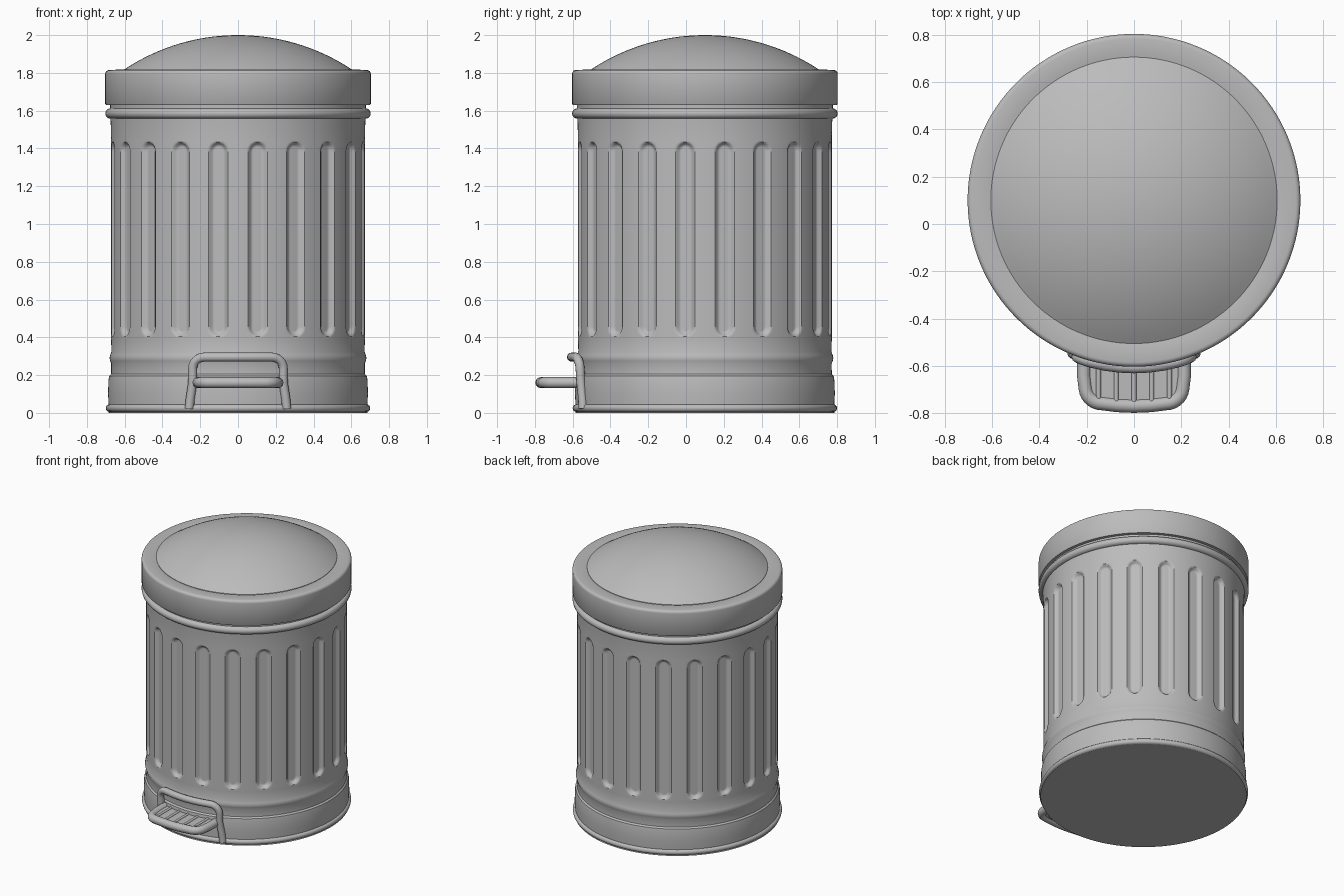
import bpy
import bmesh
from math import sin, cos, pi, hypot, sqrt, radians

if "Cube" in bpy.data.objects:
    bpy.data.objects.remove(bpy.data.objects["Cube"], do_unlink=True)

CENTRE_Y = 0.1
FLUTES = 20
BODY_R = 0.672

steel = bpy.data.materials.new("grey steel")
steel.use_nodes = True
GREY = (0.5, 0.5, 0.5, 1)
steel.diffuse_color = GREY
steel.node_tree.nodes["Principled BSDF"].inputs["Base Color"].default_value = GREY


def finish(obj, angle=35):
    obj.data.materials.append(steel)
    bpy.ops.object.select_all(action="DESELECT")
    obj.select_set(True)
    bpy.context.view_layer.objects.active = obj
    bpy.ops.object.shade_smooth_by_angle(angle=radians(angle))


def from_bmesh(name, bm):
    bmesh.ops.recalc_face_normals(bm, faces=bm.faces)
    mesh = bpy.data.meshes.new(name)
    bm.to_mesh(mesh)
    bm.free()
    obj = bpy.data.objects.new(name, mesh)
    bpy.context.collection.objects.link(obj)
    return obj


def lathe(name, profile, columns=128, inset=lambda a, z: 0):
    """Turn an (r, z) profile about the bin axis and cap both ends."""
    bm = bmesh.new()
    rings = []
    for r, z in profile:
        ring = []
        for i in range(columns):
            a = 2 * pi * i / columns
            rr = r - inset(a, z)
            ring.append(bm.verts.new((rr * sin(a), CENTRE_Y - rr * cos(a), z)))
        rings.append(ring)
    for low, high in zip(rings, rings[1:]):
        for i in range(columns):
            j = (i + 1) % columns
            bm.faces.new((low[i], low[j], high[j], high[i]))
    bm.faces.new(rings[0])
    bm.faces.new(rings[-1])
    obj = from_bmesh(name, bm)
    finish(obj)
    return obj


def steps(a, b, n):
    return [a + (b - a) * i / n for i in range(n + 1)]


def bead(r, z, rad, n=8):
    """Half-round bulge for a profile."""
    return [(r + rad * sin(t), z - rad * cos(t)) for t in steps(0, pi, n)]


# Fluted body: round-ended grooves pressed into the wall
def flute(a, z):
    pitch = 2 * pi / FLUTES
    across = ((a % pitch) - pitch / 2) * BODY_R
    along = max(0, abs(z - 0.92) - 0.465)
    t = min(1, max(0, (0.052 - hypot(across, along)) / 0.022))
    return 0.024 * t * t * (3 - 2 * t)


levels = steps(0.39, 0.48, 12) + steps(0.7, 1.14, 2) + steps(1.36, 1.45, 12)
wall = [(0.684, 0.03), (0.688, 0.1), (0.686, 0.17), (0.682, 0.195), (0.672, 0.205),
        (0.671, 0.26), (0.677, 0.275), (0.68, 0.29), (0.677, 0.305), (0.67, 0.325)]
wall += [(BODY_R, z) for z in levels]
wall += [(0.674, 1.54), (0.677, 1.57), (0.677, 1.66)]
lathe("fluted_body", wall, FLUTES * 24, flute)

# Foot ring and rolled top bead
lathe("foot_ring", [(0.69, 0)] + bead(0.68, 0.025, 0.02) + [(0.67, 0.05)])
lathe("top_bead", [(0.66, 1.555)] + bead(0.676, 1.585, 0.027) + [(0.66, 1.612)])

# Lid band with a softened upper edge
band = [(0.66, 1.63), (0.699, 1.63), (0.703, 1.636), (0.703, 1.795)]
band += [(0.683 + 0.02 * cos(t), 1.795 + 0.02 * sin(t)) for t in steps(0.25, pi / 2, 5)]
lathe("lid_band", band + [(0.62, 1.818), (0.6, 1.812)])

# Domed lid: a shallow spherical cap
DOME_R = 1.09
dome = [(0.605, 1.80)]
for r in steps(0.605, 0.02, 20):
    dome.append((r, 2.0 - DOME_R + sqrt(DOME_R ** 2 - r * r)))
lathe("lid_dome", dome)


# Pedal surround: bent tube that hugs the curved wall
def surround_path():
    half, top, corner = 0.24, 0.295, 0.06
    side = [(half + 0.018, 0.022), (half + 0.012, 0.08), (half, 0.16), (half, 0.2)]
    side += [(half - corner + corner * cos(t), top - corner + corner * sin(t))
             for t in steps(0, pi / 2, 6)]
    side += [(0.12, top), (0.06, top)]
    return side + [(0, top)] + [(-x, z) for x, z in reversed(side)]


def tube(name, points, radius, cyclic=False):
    curve = bpy.data.curves.new(name, "CURVE")
    curve.dimensions = "3D"
    curve.bevel_depth = radius
    curve.bevel_resolution = 4
    curve.use_fill_caps = True
    spline = curve.splines.new("POLY")
    spline.points.add(len(points) - 1)
    for p, co in zip(spline.points, points):
        p.co = (*co, 1)
    spline.use_cyclic_u = cyclic
    obj = bpy.data.objects.new(name, curve)
    bpy.context.collection.objects.link(obj)
    bpy.ops.object.select_all(action="DESELECT")
    obj.select_set(True)
    bpy.context.view_layer.objects.active = obj
    bpy.ops.object.convert(target="MESH")
    finish(bpy.context.object, 50)


tube("pedal_surround",
     [(x, CENTRE_Y - sqrt((0.695 + 0.06 * max(0, z - 0.1)) ** 2 - x * x), z)
      for x, z in surround_path()], 0.024)

# Pedal: rounded outline with a thick rolled rim
PEDAL_Z = 0.16
half_outline = [(0.212, -0.54), (0.212, -0.64)]
half_outline += [(0.135 + 0.07 * cos(t), -0.69 - 0.068 * sin(t)) for t in steps(0.1, pi / 2, 7)]
half_outline += [(0.07, -0.766)]
outline = half_outline + [(0, -0.769)] + [(-x, y) for x, y in reversed(half_outline)]
tube("pedal_rim", [(x, y, PEDAL_Z) for x, y in outline], 0.029)

bm = bmesh.new()
lower = [bm.verts.new((x, y, PEDAL_Z - 0.015)) for x, y in outline]
face = bm.faces.new(lower)
top = bmesh.ops.extrude_face_region(bm, geom=[face])["geom"]
bmesh.ops.translate(bm, vec=(0, 0, 0.028),
                    verts=[v for v in top if isinstance(v, bmesh.types.BMVert)])
finish(from_bmesh("pedal_plate", bm))

# Grip ribs on the tread, running front to back
for i in range(5):
    x = (i - 2) * 0.075
    tube("pedal_rib_%d" % (i + 1), [(x, -0.56, PEDAL_Z + 0.012), (x, -0.755, PEDAL_Z + 0.012)], 0.01)
